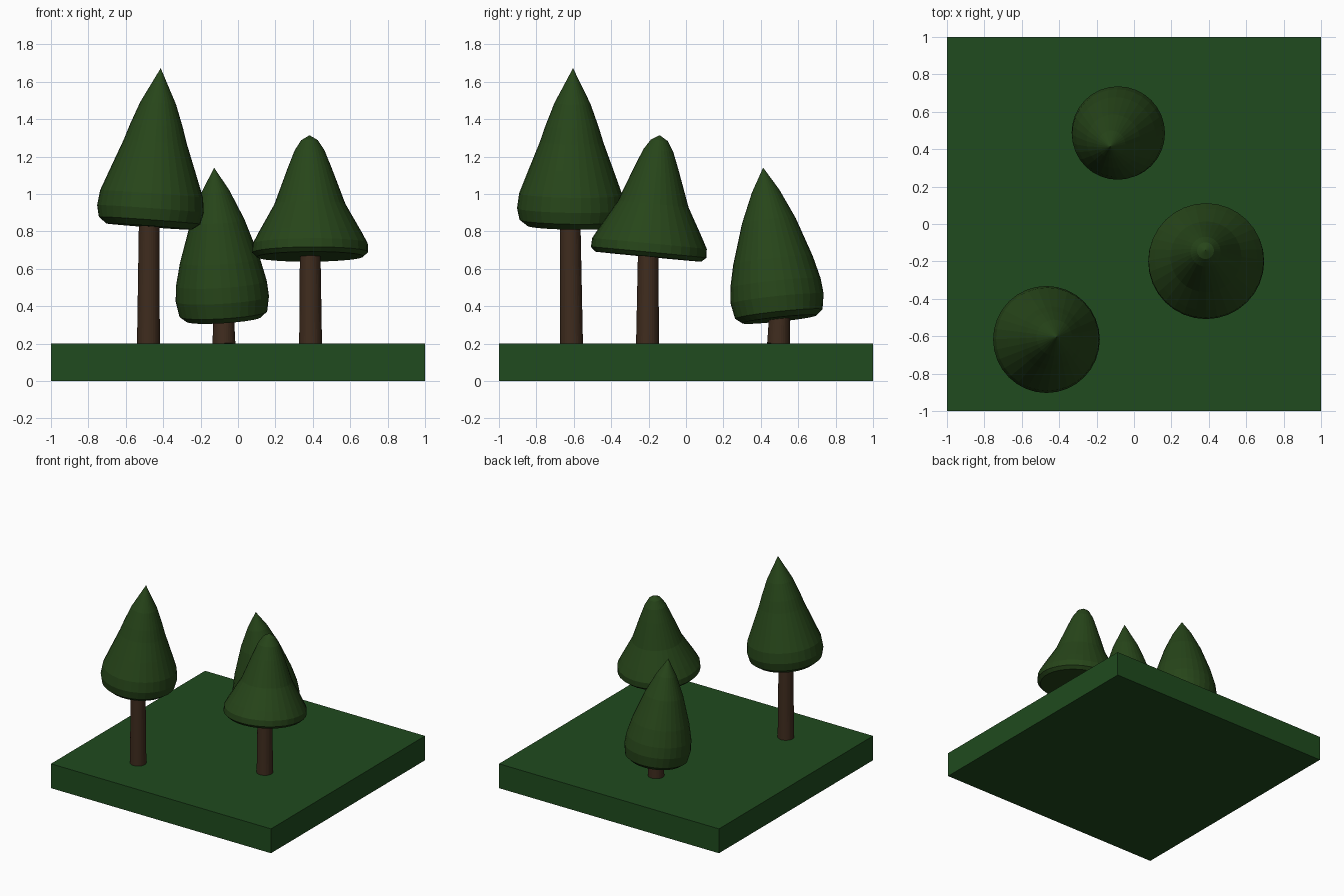
import bpy, bmesh, math
from mathutils import Vector, Matrix

if "Cube" in bpy.data.objects:
    bpy.data.objects.remove(bpy.data.objects["Cube"])


def material(name, color):
    m = bpy.data.materials.new(name)
    m.diffuse_color = (*color, 1)
    m.use_nodes = True
    m.node_tree.nodes["Principled BSDF"].inputs["Base Color"].default_value = m.diffuse_color
    return m


GRASS = material("grass", (0.014, 0.07, 0.013))
LEAF = material("leaf", (0.02, 0.06, 0.01))
BARK = material("bark", (0.05, 0.025, 0.013))


def lathe(name, profile, base, tip, mat, sides=32):
    """Closed turned shape; profile is (radius, height) along the axis base->tip."""
    bm = bmesh.new()
    rings = []
    for r, h in profile:
        if r == 0:
            rings.append([bm.verts.new((0, 0, h))])
        else:
            rings.append([bm.verts.new((r * math.cos(a), r * math.sin(a), h))
                          for a in (2 * math.pi * i / sides for i in range(sides))])
    bm.faces.new(rings[0][::-1])
    for lo, hi in zip(rings, rings[1:]):
        for i in range(sides):
            j = (i + 1) % sides
            if len(hi) == 1:
                bm.faces.new((lo[i], lo[j], hi[0]))
            else:
                bm.faces.new((lo[i], lo[j], hi[j], hi[i]))
    if len(rings[-1]) > 1:
        bm.faces.new(rings[-1])
    axis = Vector(tip) - Vector(base)
    rot = Vector((0, 0, 1)).rotation_difference(axis).to_matrix().to_4x4()
    bm.transform(Matrix.Translation(base) @ rot)
    me = bpy.data.meshes.new(name)
    bm.to_mesh(me)
    bm.free()
    me.materials.append(mat)
    ob = bpy.data.objects.new(name, me)
    bpy.context.collection.objects.link(ob)


# Ground slab
bpy.ops.mesh.primitive_cube_add(size=1, location=(0, 0, 0.1))
ground = bpy.context.object
ground.name = "ground"
ground.scale = (2, 2, 0.2)
ground.data.materials.append(GRASS)

# name, trunk foot (x, y), crown base, crown apex, crown profile (radius, world height)
trees = [
    ("tall_tree", (-0.479, -0.612), (-0.475, -0.619, 0.826), (-0.413, -0.604, 1.675),
     [(0.23, 0.826), (0.272, 0.858), (0.286, 0.92), (0.276, 1.0), (0.223, 1.14),
      (0.17, 1.278), (0.142, 1.364), (0.096, 1.487), (0, 1.675)]),
    ("small_tree", (-0.075, 0.495), (-0.077, 0.499, 0.33), (-0.128, 0.412, 1.145),
     [(0.2, 0.33), (0.235, 0.358), (0.25, 0.44), (0.243, 0.524), (0.214, 0.647),
      (0.144, 0.861), (0.074, 1.02), (0, 1.147)]),
    ("wide_tree", (0.388, -0.206), (0.386, -0.202, 0.665), (0.382, -0.14, 1.316),
     [(0.285, 0.665), (0.31, 0.688), (0.308, 0.735), (0.275, 0.797), (0.19, 0.947),
      (0.118, 1.14), (0.08, 1.235), (0.045, 1.29), (0, 1.317)]),
]

for name, foot, base, apex, prof in trees:
    # Trunk, slightly tapered, ending just inside the crown
    foot3 = (*foot, 0.2)
    length = base[2] - 0.2 + 0.03
    lathe(name + "_trunk", [(0.061, 0), (0.055, length)], foot3, base, BARK)
    # Leaning crown
    lathe(name + "_crown", [(r, h - base[2]) for r, h in prof], base, apex, LEAF)
